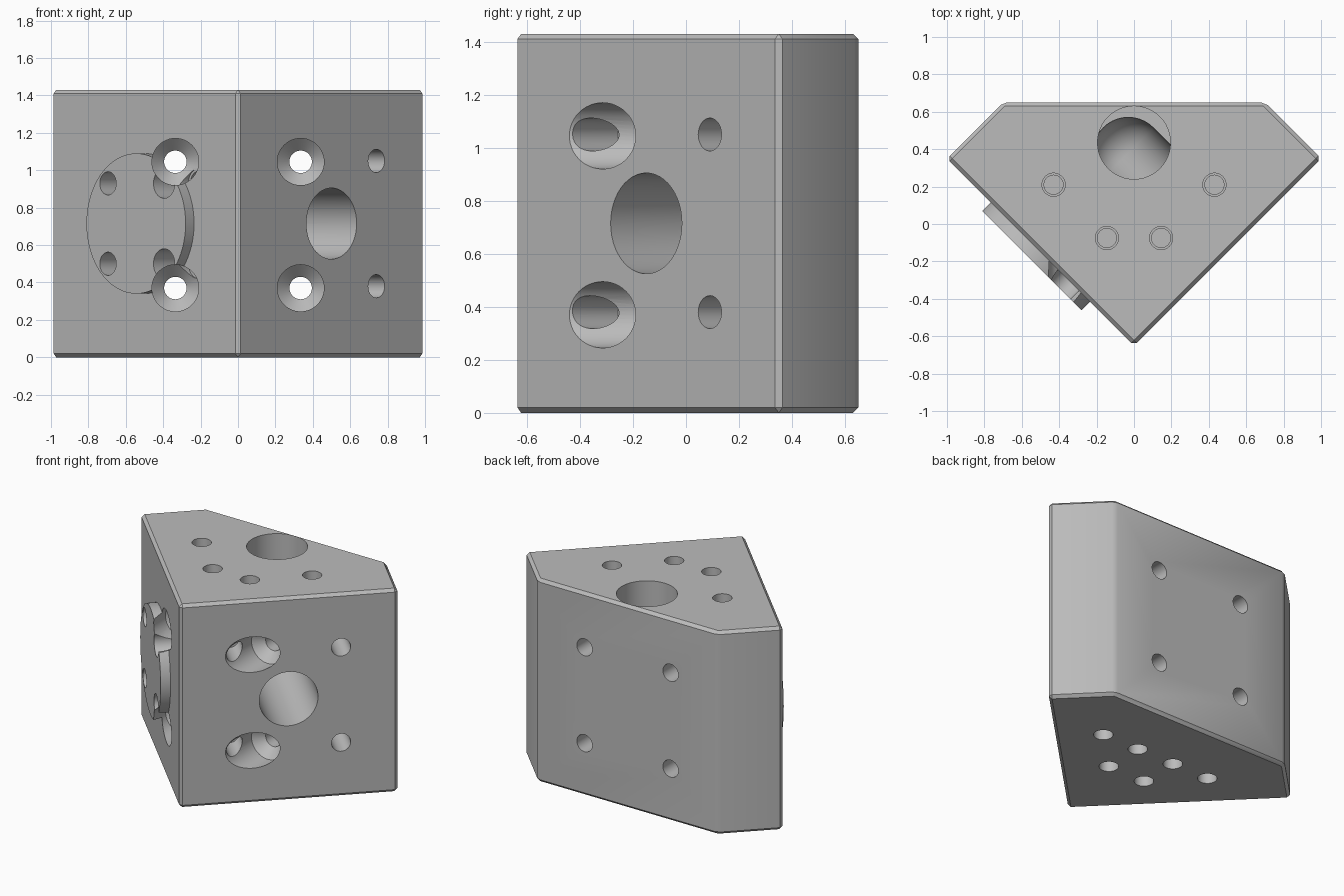
import bpy, bmesh, math
from mathutils import Vector

if "Cube" in bpy.data.objects:
    bpy.data.objects.remove(bpy.data.objects["Cube"])

HEIGHT, MID = 1.43, 0.715
steel = bpy.data.materials.new("brushed grey metal")
steel.use_nodes = True
GREY = (0.5, 0.5, 0.5, 1)
steel.diffuse_color = GREY
steel.node_tree.nodes["Principled BSDF"].inputs["Base Color"].default_value = GREY


def add_object(name, bm):
    bmesh.ops.recalc_face_normals(bm, faces=bm.faces)
    mesh = bpy.data.meshes.new(name)
    bm.to_mesh(mesh)
    bm.free()
    obj = bpy.data.objects.new(name, mesh)
    bpy.context.collection.objects.link(obj)
    mesh.materials.append(steel)
    return obj


def lathe(name, profile, origin, direction, sides=48):
    """Closed solid of revolution from (radius, distance) pairs along a direction."""
    bm = bmesh.new()
    turn = Vector(direction).to_track_quat("Z", "Y")
    rings = []
    for radius, dist in profile:
        if radius == 0:
            rings.append([bm.verts.new(Vector(origin) + turn @ Vector((0, 0, dist)))])
            continue
        rings.append([bm.verts.new(Vector(origin) + turn @ Vector(
            (radius * math.cos(a), radius * math.sin(a), dist)))
            for a in (math.tau * i / sides for i in range(sides))])
    for a, b in zip(rings, rings[1:]):
        for i in range(sides):
            j = (i + 1) % sides
            if len(b) == 1:
                bm.faces.new((a[i], a[j], b[0]))
            else:
                bm.faces.new((a[i], a[j], b[j], b[i]))
    for ring in (rings[0], rings[-1]):
        if len(ring) > 1:
            bm.faces.new(ring)
    return add_object(name, bm)


# Five-sided block with chamfered edges
bm = bmesh.new()
outline = [(0, -0.65), (1, 0.35), (0.7, 0.65), (-0.7, 0.65), (-1, 0.35)]
base = bm.faces.new([bm.verts.new((x, y, 0)) for x, y in outline])
top = bmesh.ops.extrude_face_region(bm, geom=[base])["geom"]
bmesh.ops.translate(bm, vec=(0, 0, HEIGHT),
                    verts=[v for v in top if isinstance(v, bmesh.types.BMVert)])
bmesh.ops.recalc_face_normals(bm, faces=bm.faces)
bmesh.ops.bevel(bm, geom=bm.edges[:], offset=0.02, segments=1, affect="EDGES")
block = add_object("manifold_block", bm)

# Round flange on the slanted face at -x
flange = lathe("port_flange", [(0.375, -0.03), (0.375, 0.064)],
               (-0.5, -0.15, MID), (-1, -1, 0), 96)

cutters = []


def cut(profile, origin, direction):
    cutters.append(lathe("hole_cutter", profile, origin, direction))


def tapped(origin, direction, radius=0.062, depth=0.25):
    cut([(radius, -0.1), (radius, depth), (radius * 0.82, depth),
         (radius * 0.82, depth + 0.03)], origin, direction)


# Main bores meeting inside the block
R = 0.19
END = 0.75
dome = [(R * math.cos(a), END + R * math.sin(a))
        for a in (math.pi / 2 * i / 10 for i in range(10))] + [(0, END + R)]
cut([(R, -0.1)] + dome, (0.5, -0.15, MID), (-1, 1, 0))
cut([(0.195, -0.1), (0.195, HEIGHT - MID)], (0, 0.435, HEIGHT), (0, 0, -1))

# Counterbored mounting holes running front to back
for x in (-0.335, 0.335):
    for z in (0.37, 1.045):
        cut([(0.125, -0.6), (0.125, 0.2), (0.06, 0.265), (0.06, 1.2)],
            (x, -0.35, z), (0, 1, 0))

# Flange bolt holes and tapped holes around the side bore
for s in (-1, 1):
    for t in (-1, 1):
        tapped((0.5 + 0.24 * s, -0.15 + 0.24 * s, MID + 0.335 * t), (-1, 1, 0))
        tapped((-0.5 + 0.15 * s, -0.15 - 0.15 * s, MID + 0.215 * t), (1, 1, 0),
               0.08 if s > 0 else 0.062, 0.2)

# Vertical tapped holes in the top and bottom
for s in (-1, 1):
    for x, y in ((0.43, 0.21), (0.145, -0.075)):
        tapped((s * x, y, HEIGHT), (0, 0, -1))
        tapped((s * x, y, 0), (0, 0, 1))
    tapped((s * 0.145, 0.21, 0), (0, 0, 1))

# Cut every hole through both parts, then drop the cutters
for part in (block, flange):
    bpy.ops.object.select_all(action="DESELECT")
    part.select_set(True)
    bpy.context.view_layer.objects.active = part
    for cutter in cutters:
        mod = part.modifiers.new("hole", "BOOLEAN")
        mod.operation = "DIFFERENCE"
        mod.solver = "EXACT"
        mod.object = cutter
        bpy.ops.object.modifier_apply(modifier=mod.name)
    bpy.ops.object.shade_smooth_by_angle(angle=math.radians(30))
for cutter in cutters:
    bpy.data.objects.remove(cutter)
